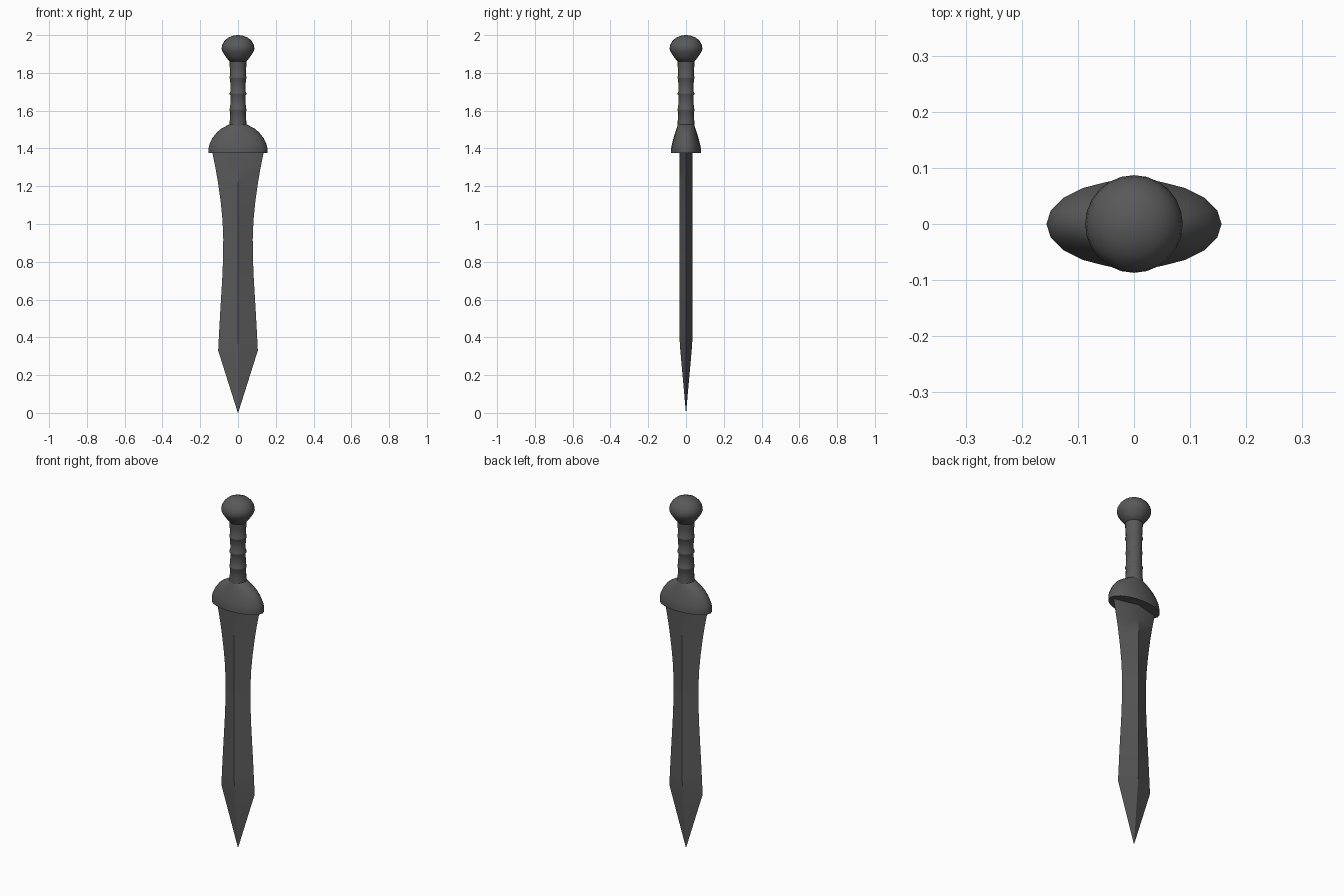
import bpy, bmesh, math

if "Cube" in bpy.data.objects:
    bpy.data.objects.remove(bpy.data.objects["Cube"])

dark = bpy.data.materials.new("dark_metal")
dark.diffuse_color = (0.10, 0.10, 0.10, 1)
dark.use_nodes = True
dark.node_tree.nodes["Principled BSDF"].inputs["Base Color"].default_value = dark.diffuse_color


def loft(name, rings, sides, smooth):
    """Skin a stack of elliptical rings (z, half width x, half depth y)."""
    bm = bmesh.new()
    loops = []
    for z, a, b in rings:
        loops.append([bm.verts.new((a * math.cos(2 * math.pi * i / sides),
                                    b * math.sin(2 * math.pi * i / sides), z))
                      for i in range(sides)])
    for lo, hi in zip(loops, loops[1:]):
        for i in range(sides):
            j = (i + 1) % sides
            bm.faces.new((lo[i], lo[j], hi[j], hi[i]))
    bm.faces.new(loops[0][::-1])
    bm.faces.new(loops[-1])
    bmesh.ops.recalc_face_normals(bm, faces=bm.faces)
    me = bpy.data.meshes.new(name)
    bm.to_mesh(me)
    bm.free()
    me.materials.append(dark)
    ob = bpy.data.objects.new(name, me)
    bpy.context.collection.objects.link(ob)
    bpy.ops.object.select_all(action='DESELECT')
    ob.select_set(True)
    bpy.context.view_layer.objects.active = ob
    bpy.ops.object.shade_smooth_by_angle(angle=math.radians(smooth))
    return ob


# Waisted blade with diamond section, constant thickness until the point
T = 0.034
widths = [(0.39, 0.102), (0.52, 0.095), (0.62, 0.089), (0.72, 0.083),
          (0.82, 0.079), (0.92, 0.078), (1.02, 0.082), (1.12, 0.092),
          (1.22, 0.106), (1.30, 0.120), (1.39, 0.138)]
loft("blade", [(0.0, 0.0008, 0.0004), (0.33, 0.105, 0.030)]
     + [(z, w, T) for z, w in widths], 4, 30)

# Half-dome guard: round from the front, bell-shaped from the side
loft("guard", [(1.376, 0.156, 0.079), (1.40, 0.156, 0.079), (1.425, 0.150, 0.074),
               (1.455, 0.136, 0.066), (1.485, 0.112, 0.057), (1.505, 0.088, 0.050),
               (1.52, 0.060, 0.045), (1.53, 0.040, 0.040)], 20, 40)


# Grip, slightly waisted, with thin raised bands
def grip_radius(z):
    return 0.040 + 0.006 * ((z - 1.69) / 0.18) ** 2


grip = [(1.51, 0.046), (1.55, grip_radius(1.55))]
for z in (1.605, 1.69, 1.775):
    r = grip_radius(z)
    grip += [(z - 0.010, r), (z - 0.003, r + 0.004), (z + 0.003, r + 0.004), (z + 0.010, r)]
grip += [(1.83, grip_radius(1.83)), (1.87, 0.046)]
loft("grip", [(z, r, r) for z, r in grip], 16, 60)

# Ball pommel with a conical underside
pommel = [(1.86, 0.045), (1.885, 0.064), (1.91, 0.081), (1.928, 0.087), (1.948, 0.084),
          (1.968, 0.073), (1.985, 0.055), (1.996, 0.030), (2.0, 0.006)]
loft("pommel", [(z, r, r) for z, r in pommel], 24, 60)
